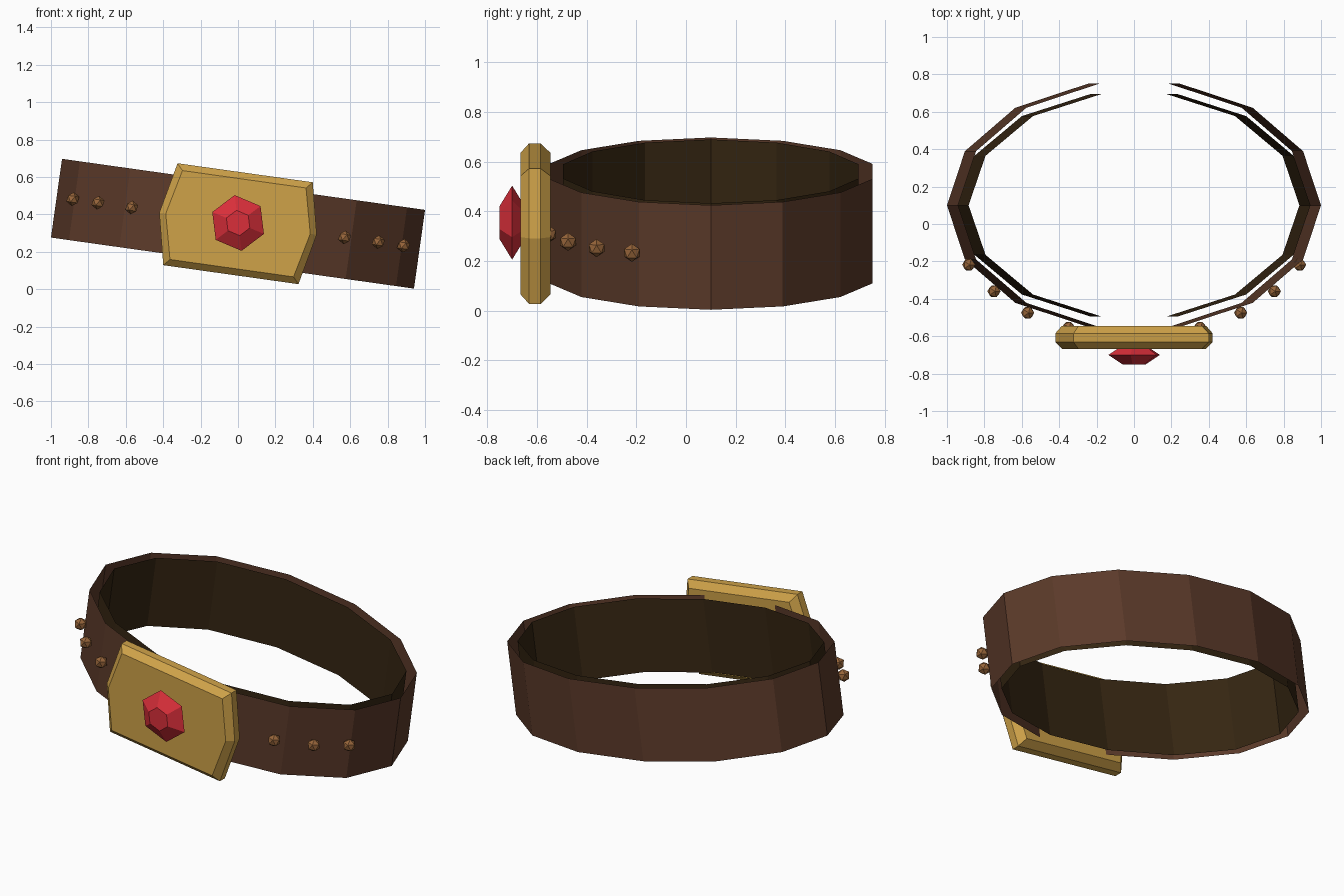
import bpy, bmesh, math
from mathutils import Matrix, Vector

if "Cube" in bpy.data.objects:
    bpy.data.objects.remove(bpy.data.objects["Cube"])

# The whole belt hangs at a slant of 8 degrees
SLANT = Matrix.Translation((0, 0, 0.35)) @ Matrix.Rotation(math.radians(8), 4, 'Y')
SIDES = 14
MID_Y = 0.1


def material(name, rgb):
    m = bpy.data.materials.new(name)
    m.diffuse_color = (*rgb, 1)
    m.use_nodes = True
    m.node_tree.nodes["Principled BSDF"].inputs["Base Color"].default_value = m.diffuse_color
    return m


LEATHER = material("brown leather", (0.107, 0.043, 0.023))
LINING = material("dark lining", (0.036, 0.019, 0.006))
GOLD = material("gold", (0.62, 0.36, 0.066))
RED = material("red gem", (0.70, 0.028, 0.042))
BRONZE = material("bronze", (0.31, 0.13, 0.042))


def finish(bm, name, mat):
    bm.transform(SLANT)
    me = bpy.data.meshes.new(name)
    bm.to_mesh(me)
    bm.free()
    me.materials.append(mat)
    ob = bpy.data.objects.new(name, me)
    bpy.context.collection.objects.link(ob)
    return ob


def loft(name, rings, mat, caps=True, inward=False):
    """Join closed rings of points with quads, optionally closing both ends."""
    bm = bmesh.new()
    vs = [[bm.verts.new(p) for p in ring] for ring in rings]
    n = len(vs[0])
    for a, b in zip(vs, vs[1:]):
        for i in range(n):
            j = (i + 1) % n
            f = bm.faces.new((a[i], a[j], b[j], b[i]))
            if inward:
                f.normal_flip()
    if caps:
        bm.faces.new(vs[0])
        bm.faces.new(vs[-1])
        bmesh.ops.recalc_face_normals(bm, faces=bm.faces)
    return finish(bm, name, mat)


# Strap: two open walls, one inside the other
def oval(rx, ry, z):
    return [(rx * math.cos(t), MID_Y + ry * math.sin(t), z)
            for t in (math.tau * i / SIDES for i in range(SIDES))]


HALF = 0.2125
loft("outer_strap", [oval(0.98, 0.667, z) for z in (-HALF, HALF)], LEATHER, caps=False)
loft("inner_strap", [oval(0.923, 0.61, z) for z in (-HALF, HALF)], LINING,
     caps=False, inward=True)


# Buckle: six-sided plate with chamfered front and back rims
def plate(y, inset):
    w, h, tip = 0.365 - inset * 0.9, 0.275 - inset, 0.425 - inset
    return [(x, y, z) for x, z in ((-w, -h), (w, -h), (tip, 0), (w, h), (-w, h), (-tip, 0))]


loft("buckle", [plate(-0.667, 0.035), plate(-0.632, 0), plate(-0.585, 0), plate(-0.545, 0.035)], GOLD)


# Gem: hexagonal, tapering to a small flat face at front and back
def hexagon(y, r):
    return [(r * math.cos(t), y, 0.004 + r * math.sin(t))
            for t in (math.radians(45 + 60 * i) for i in range(6))]


loft("gem", [hexagon(-0.75, 0.068), hexagon(-0.70, 0.15), hexagon(-0.65, 0.068)], RED)

# Studs: four on each side of the buckle
for side, label in ((-1, "left"), (1, "right")):
    for k, (x, y) in enumerate(((0.355, -0.555), (0.575, -0.475), (0.757, -0.36), (0.893, -0.218))):
        bm = bmesh.new()
        bmesh.ops.create_icosphere(bm, subdivisions=1, radius=0.037,
                                   matrix=Matrix.Translation(Vector((side * x, y, 0.007))))
        finish(bm, f"{label}_stud_{k + 1}", BRONZE)
